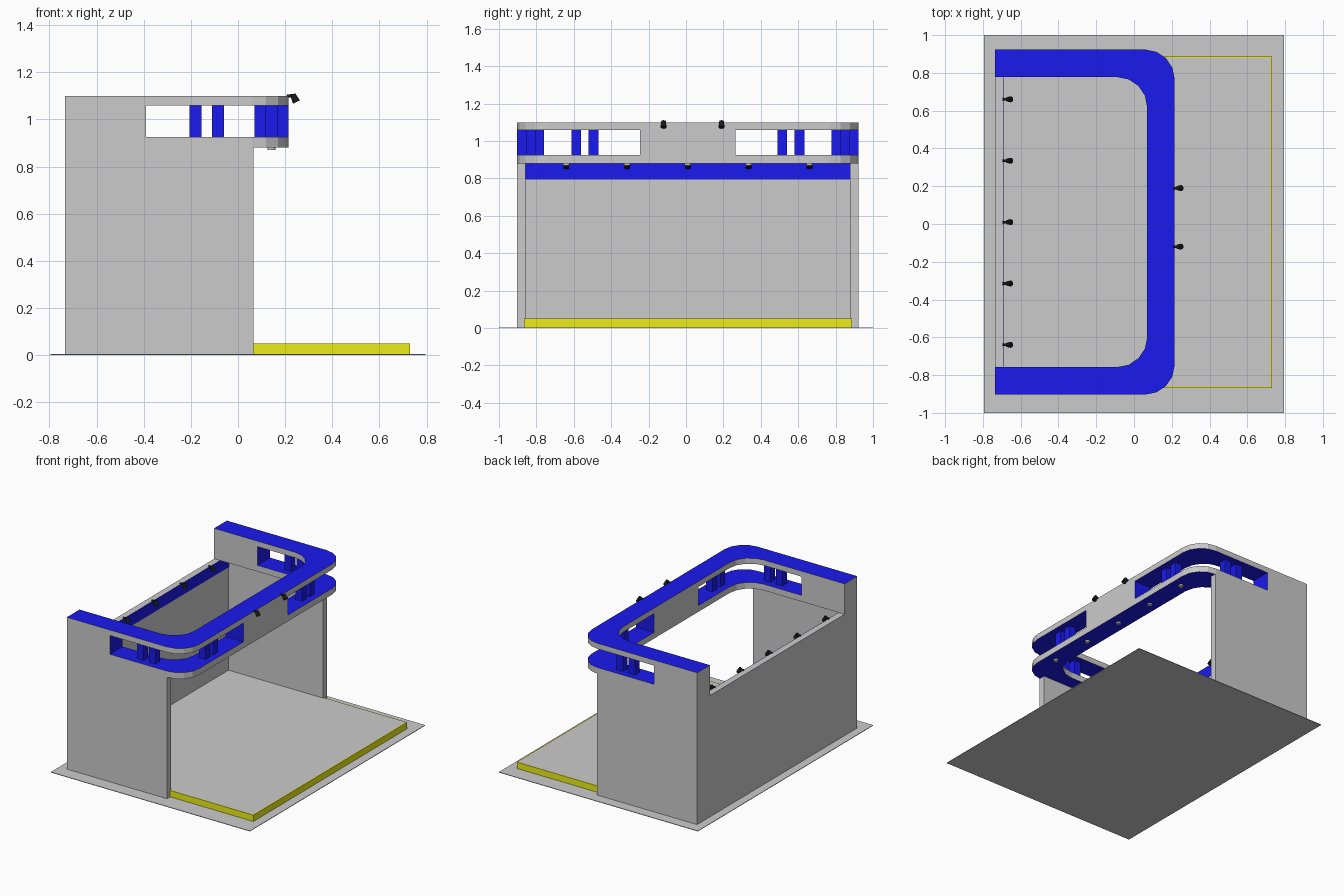
import bpy, bmesh
from math import cos, sin, pi
from mathutils import Vector

if "Cube" in bpy.data.objects:
    bpy.data.objects.remove(bpy.data.objects["Cube"])

CY = 0.01  # the booth's own symmetry line


def material(name, rgb):
    m = bpy.data.materials.new(name)
    m.diffuse_color = (*rgb, 1)
    m.use_nodes = True
    m.node_tree.nodes["Principled BSDF"].inputs["Base Color"].default_value = m.diffuse_color
    return m


GREY = material("grey", (0.69, 0.69, 0.69))
BLUE = material("blue", (0.01, 0.01, 0.85))
YELLOW = material("yellow", (0.85, 0.85, 0.01))
BLACK = material("black", (0.01, 0.01, 0.01))


def finish(name, bm, mats):
    bm.normal_update()
    me = bpy.data.meshes.new(name)
    bm.to_mesh(me)
    bm.free()
    for m in mats:
        me.materials.append(m)
    ob = bpy.data.objects.new(name, me)
    bpy.context.collection.objects.link(ob)
    return ob


def add_box(bm, x0, x1, y0, y1, z0, z1):
    r = bmesh.ops.create_cube(bm, size=1)
    for v in r["verts"]:
        v.co = ((x0 + x1) / 2 + v.co.x * (x1 - x0),
                (y0 + y1) / 2 + v.co.y * (y1 - y0),
                (z0 + z1) / 2 + v.co.z * (z1 - z0))
    return list({f for v in r["verts"] for f in v.link_faces})


def box(name, mat, *dims):
    bm = bmesh.new()
    add_box(bm, *dims)
    return finish(name, bm, [mat])


def arc(cx, cy, r, n=4):
    return [(cx + r * sin(i * pi / 2 / n), cy + r * cos(i * pi / 2 / n)) for i in range(n + 1)]


# Ground plate
box("base_plate", GREY, -0.795, 0.795, -1, 1, 0, 0.004)

# Raised floor: yellow rim, grey inset top
bm = bmesh.new()
add_box(bm, -0.70, 0.73, CY - 0.877, CY + 0.877, 0.002, 0.05)
bm.normal_update()
top = [f for f in bm.faces if f.normal.z > 0.9]
bmesh.ops.inset_region(bm, faces=top, thickness=0.01)
top[0].material_index = 1
finish("raised_floor", bm, [YELLOW, GREY])

# Walls
for side, s in (("front", -1), ("rear", 1)):
    ys = sorted((CY + s * 0.868, CY + s * 0.913))
    box(side + "_side_wall", GREY, -0.735, 0.065, *ys, 0.002, 0.88)
box("back_wall", GREY, -0.735, -0.69, CY - 0.868, CY + 0.868, 0.002, 0.88)
box("back_wall_stripe", BLUE, -0.691, -0.687, CY - 0.868, CY + 0.868, 0.795, 0.879)

# U-shaped header: two slabs with rounded corners, solid blocks between them
half = ([(-0.735, 0.913)] + arc(0.06, 0.758, 0.155),
        [(-0.735, 0.768)] + arc(-0.09, 0.608, 0.16))
outer, inner = ([(x, y) for x, y in h] + [(x, -y) for x, y in reversed(h)] for h in half)
bm = bmesh.new()
for z0, z1 in ((0.88, 0.925), (1.06, 1.10)):
    vs = [bm.verts.new((x, y + CY, z0)) for x, y in outer + inner[::-1]]
    f = bm.faces.new(vs)
    ext = bmesh.ops.extrude_face_region(bm, geom=[f])
    up = [g for g in ext["geom"] if isinstance(g, bmesh.types.BMVert)]
    bmesh.ops.translate(bm, verts=up, vec=(0, 0, z1 - z0))
bmesh.ops.recalc_face_normals(bm, faces=bm.faces[:])
for s in (-1, 1):
    ys = sorted((CY + s * 0.768, CY + s * 0.913))
    for f in add_box(bm, -0.735, -0.39, *ys, 0.925, 1.06):
        f.material_index = int(f.calc_center_median().x > -0.4)  # window end
for f in add_box(bm, 0.07, 0.215, CY - 0.255, CY + 0.255, 0.925, 1.06):
    f.material_index = int(abs(f.calc_center_median().y - CY) > 0.2)
bm.normal_update()
for f in bm.faces:
    if abs(f.normal.z) > 0.9:
        f.material_index = 1
finish("header_band", bm, [GREY, BLUE])

# Paired posts in the window openings
bm = bmesh.new()
posts = [(-0.18, 0.84), (-0.085, 0.84), (0.143, 0.505), (0.143, 0.597)]
for x, y in posts:
    for s in (-1, 1):
        add_box(bm, x - 0.026, x + 0.026, CY + s * y - 0.026, CY + s * y + 0.026, 0.925, 1.06)
finish("window_posts", bm, [BLUE])


# Lamps
def add_cylinder(bm, centre, axis, radius, depth, r2=None):
    rot = Vector(axis).to_track_quat("Z", "Y").to_matrix().to_4x4()
    rot.translation = centre
    bmesh.ops.create_cone(bm, cap_ends=True, segments=12, radius1=radius,
                          radius2=r2 or radius, depth=depth, matrix=rot)


def spotlights(name, x, z, ys):
    bm = bmesh.new()
    for y in ys:
        add_cylinder(bm, (x + 0.018, y, z), (0.45, 0, -0.9), 0.012, 0.036, 0.016)
        add_cylinder(bm, (x, y, z + 0.010), (1, 0, 0.1), 0.007, 0.03)
    finish(name, bm, [BLACK])


row = [CY + 0.325 * k for k in range(-2, 3)]
spotlights("front_spotlights", 0.222, 1.09, (-0.12, 0.19))
spotlights("back_spotlights", -0.68, 0.874, row)
bm = bmesh.new()
for y in row:
    add_cylinder(bm, (0.143, y, 0.876), (0, 0, 1), 0.017, 0.012)
finish("header_downlights", bm, [GREY])
